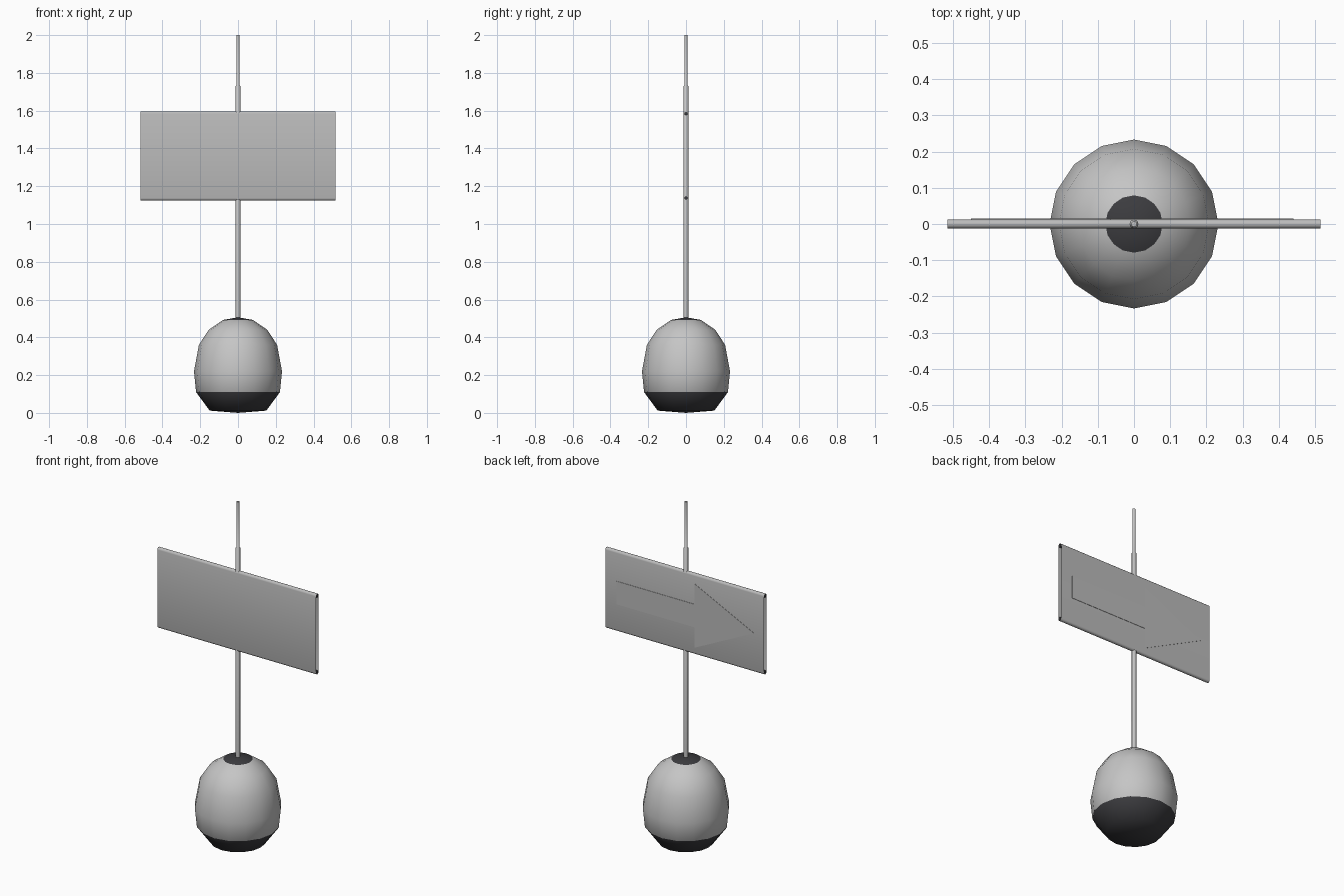
import bpy, bmesh, math

if "Cube" in bpy.data.objects:
    bpy.data.objects.remove(bpy.data.objects["Cube"])


def material(name, r, g, b):
    m = bpy.data.materials.new(name)
    m.diffuse_color = (r, g, b, 1)
    m.use_nodes = True
    m.node_tree.nodes["Principled BSDF"].inputs["Base Color"].default_value = m.diffuse_color
    return m


light = material("light grey", 0.56, 0.56, 0.56)
cloth = material("cloth grey", 0.5, 0.5, 0.5)
dark = material("charcoal", 0.045, 0.045, 0.05)


def finish(name, bm, mats, angle=None):
    bmesh.ops.recalc_face_normals(bm, faces=bm.faces)
    me = bpy.data.meshes.new(name)
    bm.to_mesh(me)
    bm.free()
    for m in mats:
        me.materials.append(m)
    ob = bpy.data.objects.new(name, me)
    bpy.context.collection.objects.link(ob)
    if angle:
        bpy.ops.object.select_all(action='DESELECT')
        ob.select_set(True)
        bpy.context.view_layer.objects.active = ob
        bpy.ops.object.shade_smooth_by_angle(angle=math.radians(angle))
    return ob


def lathe(profile, sides):
    """Spin (radius, z) points about z; both ends lie on the axis."""
    bm = bmesh.new()
    vs = [bm.verts.new((r, 0, z)) for r, z in profile]
    es = [bm.edges.new(p) for p in zip(vs, vs[1:])]
    bmesh.ops.spin(bm, geom=vs + es, cent=(0, 0, 0), axis=(0, 0, 1),
                   angle=2 * math.pi, steps=sides, use_duplicate=False)
    bmesh.ops.remove_doubles(bm, verts=bm.verts, dist=0.0001)
    return bm


# weighted base, dark at the foot and in a small cap on top
bm = lathe([(0, 0), (0.15, 0.012), (0.222, 0.11), (0.233, 0.22), (0.207, 0.36),
            (0.155, 0.44), (0.079, 0.492), (0, 0.506)], 16)
for f in bm.faces:
    z = f.calc_center_median().z
    f.material_index = 1 if z < 0.11 or z > 0.485 else 0
finish("base", bm, [light, dark], 60)

# two-stage pole
finish("pole", lathe([(0, 0.49), (0.0125, 0.49), (0.0125, 1.73), (0.008, 1.735),
                      (0.008, 2.0), (0, 2.0)], 8), [light], 50)

# banner cloth: a flat loop wrapped around the two rods
W, R, TOP, LOW = 0.515, 0.0125, 1.584, 1.137
loop = []
for zc, start in ((TOP, 0), (LOW, math.pi)):
    for i in range(7):
        a = start + math.pi * i / 6
        loop.append((R * math.cos(a), zc + R * math.sin(a)))
bm = bmesh.new()
left = [bm.verts.new((-W, y, z)) for y, z in loop]
right = [bm.verts.new((W, y, z)) for y, z in loop]
for i in range(len(loop)):
    j = (i + 1) % len(loop)
    bm.faces.new((left[i], left[j], right[j], right[i]))
finish("banner", bm, [cloth], 40)

# rods inside the loop
for name, z in (("top_rod", TOP), ("bottom_rod", LOW)):
    bm = bmesh.new()
    bmesh.ops.create_cone(bm, cap_ends=True, segments=8, radius1=0.009,
                          radius2=0.009, depth=2 * W)
    ob = finish(name, bm, [dark], 50)
    ob.rotation_euler = (0, math.pi / 2, 0)
    ob.location.z = z

# arrow plate on the back of the banner
pts = [(0.44, 1.285), (0.44, 1.42), (-0.065, 1.42), (-0.065, 1.54),
       (-0.45, 1.353), (-0.065, 1.165), (-0.065, 1.285)]
bm = bmesh.new()
face = bm.faces.new([bm.verts.new((x, R, z)) for x, z in pts])
out = bmesh.ops.extrude_face_region(bm, geom=[face])["geom"]
for v in out:
    if isinstance(v, bmesh.types.BMVert):
        v.co.y += 0.002
finish("arrow", bm, [cloth])
